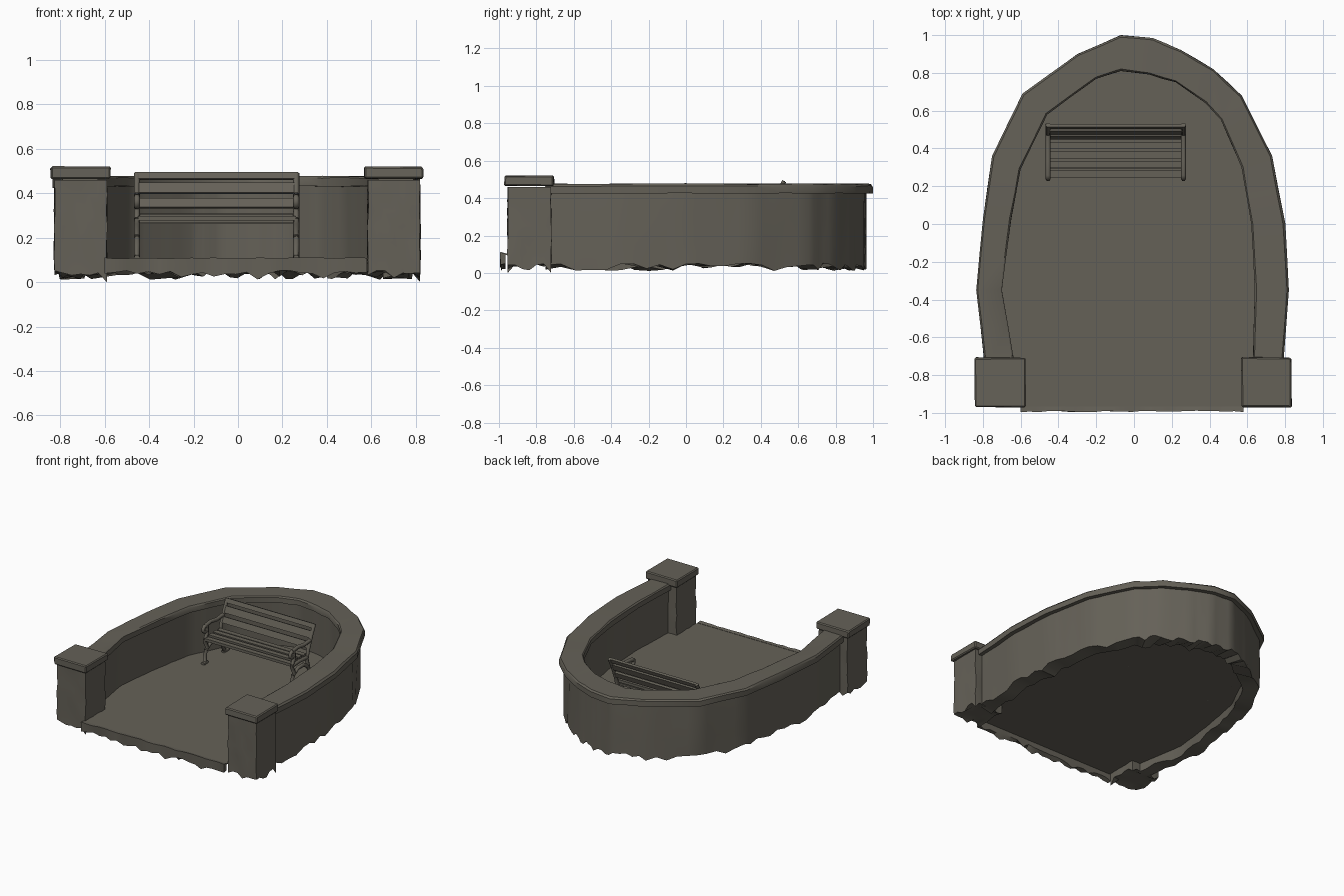
import bpy, bmesh, random
from math import radians, pi, sin, cos
from mathutils import Vector, Matrix

random.seed(4)
if "Cube" in bpy.data.objects:
    bpy.data.objects.remove(bpy.data.objects["Cube"], do_unlink=True)

stone = bpy.data.materials.new("weathered_grey_stone")
stone.use_nodes = True
COLOUR = (0.13, 0.12, 0.097, 1)
stone.diffuse_color = COLOUR
stone.node_tree.nodes["Principled BSDF"].inputs["Base Color"].default_value = COLOUR


def finish(bm, name, angle=35):
    bmesh.ops.recalc_face_normals(bm, faces=bm.faces)
    mesh = bpy.data.meshes.new(name)
    bm.to_mesh(mesh)
    bm.free()
    mesh.materials.append(stone)
    obj = bpy.data.objects.new(name, mesh)
    bpy.context.collection.objects.link(obj)
    bpy.ops.object.select_all(action="DESELECT")
    obj.select_set(True)
    bpy.context.view_layer.objects.active = obj
    bpy.ops.object.shade_smooth_by_angle(angle=radians(angle))


def jitter(amount):
    return random.uniform(-amount, amount)


def ragged_foot():
    """Height of a foot point: mostly level, with a few low spikes."""
    if random.random() < .2:
        return random.uniform(.01, .025)
    return random.uniform(.03, .052)


def resample(points, steps):
    """Split each straight run of a plan into equal steps."""
    out = []
    for a, b in zip(points, points[1:]):
        out += [Vector(a).lerp(Vector(b), i / steps) for i in range(steps)]
    return out + [Vector(points[-1])]


def box(bm, centre, size, tilt=0):
    m = (Matrix.Translation(centre) @ Matrix.Rotation(tilt, 4, "X")
         @ Matrix.Diagonal((*size, 1)))
    return bmesh.ops.create_cube(bm, size=1, matrix=m)["verts"]


def skin(bm, rings):
    """Join matching closed rings and cap both ends."""
    n = len(rings[0])
    for a, b in zip(rings, rings[1:]):
        for k in range(n):
            bm.faces.new((a[k], b[k], b[(k + 1) % n], a[(k + 1) % n]))
    bm.faces.new(rings[0])
    bm.faces.new(rings[-1])


# Horseshoe plan of the wall coping, left end to right end
OUTER = [(-.79, -.75), (-.835, -.35), (-.8, .03), (-.75, .36), (-.59, .69),
         (-.3, .9), (-.07, 1), (.1, .985), (.25, .92), (.42, .82),
         (.57, .68), (.73, .36), (.8, 0), (.82, -.35), (.79, -.75)]
INNER = [(-.63, -.75), (-.7, -.35), (-.65, .03), (-.6, .29), (-.46, .58),
         (-.2, .77), (-.07, .81), (.08, .79), (.22, .75), (.38, .64),
         (.46, .55), (.57, .3), (.62, 0), (.64, -.35), (.63, -.75)]


def sweep(name, steps, section, rough):
    """Sweep a closed section of (across, height) round the plan.
    A height of None gives a ragged foot."""
    bm = bmesh.new()
    rings = []
    for o, i in zip(resample(OUTER, steps), resample(INNER, steps)):
        ring = []
        for across, z in section:
            p = o.lerp(i, across + jitter(rough))
            height = ragged_foot() if z is None else z + jitter(.003)
            ring.append(bm.verts.new((p.x, p.y, height)))
        rings.append(ring)
    skin(bm, rings)
    finish(bm, name)


# Wall body with a ragged foot, and its coping
sweep("curved_wall", 5, [(.19, .44), (.18, .3), (.18, .16), (.18, None),
                         (.85, None), (.9, .44)], .015)
sweep("wall_coping", 2, [(0, .424), (0, .464), (.06, .475),
                         (.95, .477), (1, .468), (1, .43)], .01)

# Thin paved floor reaching out between the piers
bm = bmesh.new()
plan = [Vector(o).lerp(Vector(i), .8) for o, i in zip(OUTER, INNER)]
plan = [Vector((-.59, -.985))] + plan + [Vector((.57, -.985))]
face = bm.faces.new([bm.verts.new((p.x, p.y, .103)) for p in plan])
for v in bmesh.ops.extrude_face_region(bm, geom=[face])["geom"]:
    if isinstance(v, bmesh.types.BMVert):
        v.co.z = .095
finish(bm, "paved_floor")

# Broken kerb hanging along the open front
bm = bmesh.new()
rows = []
for k in range(25):
    x = -.6 + k * 1.18 / 24
    rows.append([bm.verts.new(c) for c in (
        (x, -.965, .105), (x, -.992 + jitter(.004), .108 + jitter(.003)),
        (x, -.988 + jitter(.008), ragged_foot()), (x, -.965, ragged_foot() + .01))])
skin(bm, rows)
finish(bm, "front_kerb")

# Gate piers with overhanging capstones
for side, x in (("right", -.708), ("left", .702)):
    bm = bmesh.new()
    box(bm, (x, -.837, .25), (.236, .232, .42))
    bmesh.ops.subdivide_edges(bm, edges=bm.edges[:], cuts=5, use_grid_fill=True)
    for v in bm.verts:
        if v.co.z < .045:
            on_rim = abs(v.co.x - x) > .11 or abs(v.co.y + .837) > .11
            v.co.z = ragged_foot() if on_rim else .045
        elif v.co.z < .45:
            v.co += Vector((jitter(.004), jitter(.004), 0))
    min(bm.verts, key=lambda v: v.co.z).co.z = 0
    finish(bm, side + "_pier")

    bm = bmesh.new()
    for v in box(bm, (x, -.838, .492), (.268, .264, .056)):
        v.co += Vector((jitter(.004), jitter(.004), jitter(.003)))
    bmesh.ops.bevel(bm, geom=bm.edges[:], offset=.007, segments=1, affect="EDGES")
    finish(bm, side + "_pier_cap", 20)

# Bench seat and back slats
BENCH_X = -.095
bm = bmesh.new()
for y, z in ((.265, .288), (.315, .296), (.365, .298), (.415, .294)):
    box(bm, (BENCH_X, y, z), (.71, .038, .02))
finish(bm, "bench_seat_slats")
bm = bmesh.new()
for y, z, height in ((.465, .355, .045), (.492, .422, .05), (.516, .478, .032)):
    box(bm, (BENCH_X, y, z), (.71, .018, height), radians(-22))
finish(bm, "bench_back_slats")
bm = bmesh.new()
for y, z in ((.3, .272), (.42, .268)):
    box(bm, (BENCH_X, y, z), (.7, .014, .014))
finish(bm, "bench_stretchers")

# Cast end frames: profiles in y and z, drawn as thick bent bars
SCROLL = [(.262 + .022 * cos(t * pi / 5), .362 + .022 * sin(t * pi / 5)) for t in range(9)]
BARS = [
    [(.245, .105), (.265, .115), (.262, .17), (.285, .22), (.262, .265), (.262, .285)],
    [(.51, .105), (.485, .12), (.455, .19), (.435, .26), (.45, .32), (.49, .42), (.525, .49)],
    [(.235, .11), (.285, .11)],
    [(.475, .11), (.53, .11)],
    [(.255, .275), (.34, .282), (.44, .275)],
    [(.262, .285), (.285, .32), (.284, .362)],
    SCROLL,
    [(.262, .384), (.33, .392), (.4, .38), (.475, .388)],
    [(.27, .2), (.33, .235), (.4, .235), (.45, .2)],
]
for side, x in (("right", -.455), ("left", .262)):
    curve = bpy.data.curves.new(side + "_bench_end", "CURVE")
    curve.dimensions = "3D"
    curve.bevel_depth = .014
    curve.bevel_resolution = 1
    curve.use_fill_caps = True
    for bar in BARS:
        spline = curve.splines.new("POLY")
        spline.points.add(len(bar) - 1)
        for point, (y, z) in zip(spline.points, bar):
            point.co = (x, y, z, 1)
    curve.materials.append(stone)
    end = bpy.data.objects.new(side + "_bench_end", curve)
    bpy.context.collection.objects.link(end)
    bpy.ops.object.select_all(action="DESELECT")
    end.select_set(True)
    bpy.context.view_layer.objects.active = end
    bpy.ops.object.convert(target="MESH")
